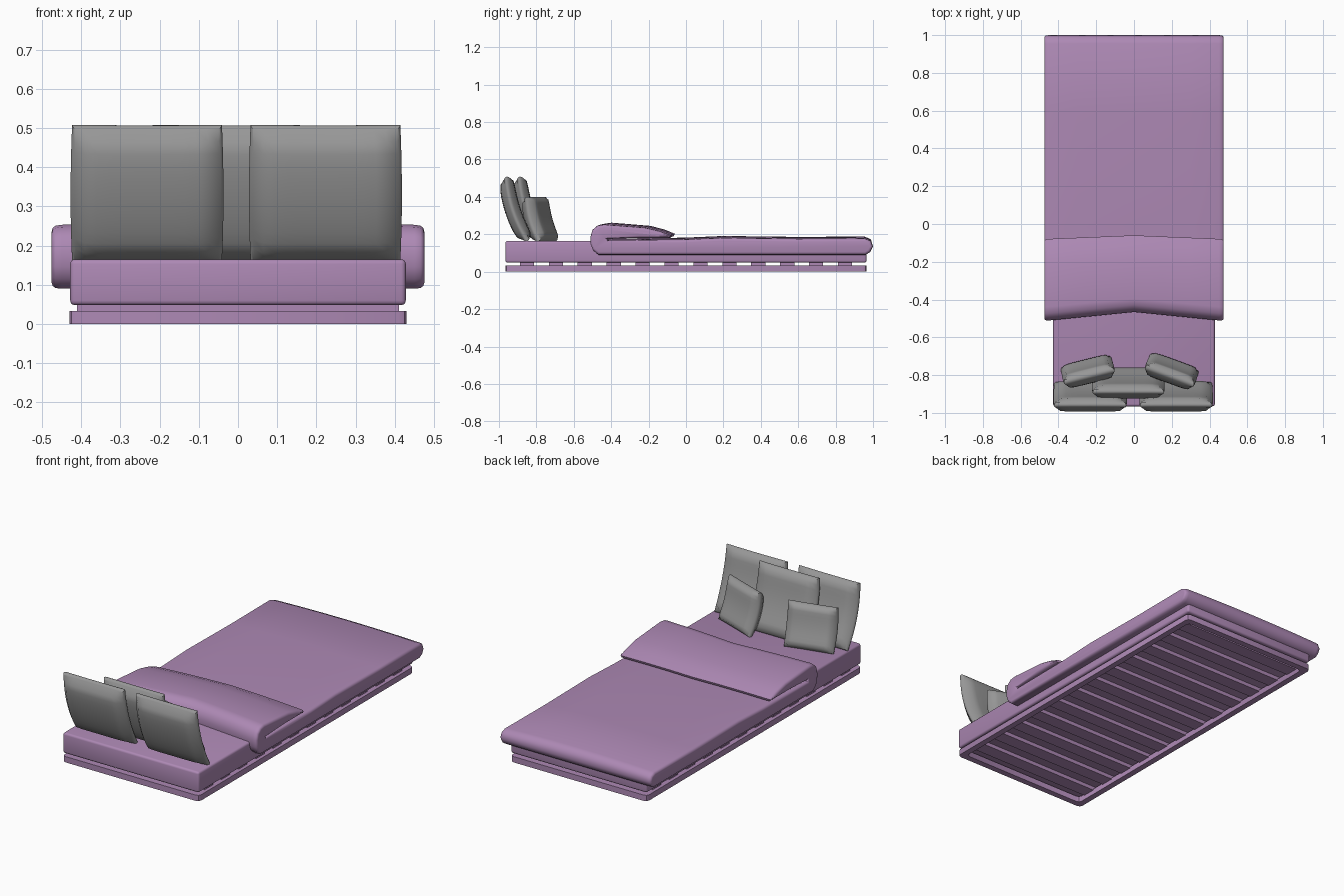
import bpy, bmesh, math
from mathutils import Vector, Matrix

if "Cube" in bpy.data.objects:
    bpy.data.objects.remove(bpy.data.objects["Cube"])


def material(name, rgb):
    m = bpy.data.materials.new(name)
    m.use_nodes = True
    m.diffuse_color = (*rgb, 1)
    m.node_tree.nodes["Principled BSDF"].inputs["Base Color"].default_value = (*rgb, 1)
    return m


mauve = material("mauve", (0.42, 0.25, 0.46))
grey = material("grey", (0.31, 0.31, 0.31))


def finish(name, bm, mat, angle=40):
    bmesh.ops.recalc_face_normals(bm, faces=bm.faces)
    me = bpy.data.meshes.new(name)
    bm.to_mesh(me)
    bm.free()
    me.materials.append(mat)
    ob = bpy.data.objects.new(name, me)
    bpy.context.collection.objects.link(ob)
    bpy.ops.object.select_all(action="DESELECT")
    ob.select_set(True)
    bpy.context.view_layer.objects.active = ob
    bpy.ops.object.shade_smooth_by_angle(angle=math.radians(angle))
    return ob


def box(name, lo, hi, mat, bevel=0.0):
    bm = bmesh.new()
    lo, hi = Vector(lo), Vector(hi)
    bmesh.ops.create_cube(bm, size=1, matrix=Matrix.Translation((lo + hi) / 2) @ Matrix.Diagonal((*(hi - lo), 1)))
    if bevel:
        bmesh.ops.bevel(bm, geom=bm.edges[:], offset=bevel, segments=3, profile=0.5, affect="EDGES")
    return finish(name, bm, mat)


# Base frame: a low rectangular ring with clipped corners
def clipped(hx, hy, c):
    quarter = [(hx, hy - c), (hx - c * 0.3, hy - c * 0.3), (hx - c, hy)]
    pts = []
    for sx, sy in ((1, 1), (-1, 1), (-1, -1), (1, -1)):
        q = [(sx * x, sy * y) for x, y in quarter]
        pts += q if sx * sy > 0 else q[::-1]
    return pts


bm = bmesh.new()
rings = []
for hx, hy, z in ((0.43, 0.965, 0), (0.43, 0.965, 0.033), (0.395, 0.93, 0.033), (0.395, 0.93, 0)):
    rings.append([bm.verts.new((x, y, z)) for x, y in clipped(hx, hy, 0.02)])
for a, b in zip(rings, rings[1:] + rings[:1]):
    for i in range(len(a)):
        j = (i + 1) % len(a)
        bm.faces.new((a[i], a[j], b[j], b[i]))
finish("base_frame", bm, mauve)

# Slats across the frame
for i in range(12):
    y = -0.85 + i * 1.7 / 11
    box("slat", (-0.41, y - 0.038, 0.026), (0.41, y + 0.038, 0.051), mauve)

# Mattress
box("mattress", (-0.428, -0.965, 0.048), (0.428, 0.965, 0.165), mauve, 0.012)

# Duvet with its top end folded back: side profile lofted across the bed
profile = [(0.96, 0.09), (0.985, 0.105), (1.0, 0.135), (0.988, 0.165), (0.955, 0.178),
           (0.6, 0.176), (0.2, 0.181), (-0.02, 0.172), (-0.42, 0.168),
           (-0.425, 0.176), (-0.25, 0.179), (-0.085, 0.18), (-0.08, 0.193), (-0.14, 0.216), (-0.22, 0.235),
           (-0.44, 0.252), (-0.475, 0.246), (-0.503, 0.222), (-0.513, 0.185),
           (-0.512, 0.145), (-0.5, 0.115), (-0.47, 0.09)]


def inset(pts, d):
    out = []
    for i, p in enumerate(pts):
        p = Vector(p)
        a = (p - Vector(pts[i - 1])).normalized()
        b = (Vector(pts[(i + 1) % len(pts)]) - p).normalized()
        t = (a + b).normalized()
        out.append(p + Vector((-t.y, t.x)) * d)
    return out


def bow(y):
    if y > 0.1:
        return 0
    return 0.02 + 0.027 * min(1, (-0.08 - y) / 0.4) if y < -0.08 else 0.02 * (0.1 - y) / 0.18


side = [(0.475, 0.016), (0.473, 0.008), (0.466, 0.002), (0.45, 0), (0.3, 0), (0.15, 0)]
stations = [(-x, d) for x, d in side] + [(0, 0)] + side[::-1]
bm = bmesh.new()
rings = []
for x, d in stations:
    u = abs(x) / 0.475
    ring = []
    for y, z in inset(profile, d):
        lift = 0.01 * (1 - u * u) * max(0, min(1, (z - 0.14) / 0.03))
        ring.append(bm.verts.new((x, y + bow(y) * (1 - u), z + lift)))
    rings.append(ring)
for a, b in zip(rings, rings[1:]):
    for i in range(len(a)):
        j = (i + 1) % len(a)
        bm.faces.new((a[i], a[j], b[j], b[i]))
bm.faces.new(rings[0])
bm.faces.new(rings[-1][::-1])
finish("duvet", bm, mauve, 50)


# Pillows: plump cushions with thin rims, leaning back and slightly curved
def pillow(name, x, y, w, h, thick, lean, turn, roll=0, n=12):
    bm = bmesh.new()
    bmesh.ops.create_cube(bm, size=2)
    bmesh.ops.subdivide_edges(bm, edges=bm.edges[:], cuts=n - 1, use_grid_fill=True)
    for v in bm.verts:
        u, s, k = v.co.x, v.co.y, v.co.z
        puff = 0.36 + 0.64 * math.sqrt(max(0, (1 - u ** 6) * (1 - k ** 6)))
        rim = 1 - 0.05 * s * s * max(abs(u), abs(k)) ** 8
        pinch_u = 1 - 0.02 * k * k
        pinch_k = 1 - 0.015 * (1 - u * u) * 0.5
        v.co = (u * w / 2 * rim * pinch_u,
                s * thick / 2 * puff - 0.022 * (1 - k * k) * h / 0.36,
                k * h / 2 * rim * pinch_k)
    bm.transform(Matrix.Translation((x, y, 0.163 + h * math.cos(math.radians(lean)) / 2))
                 @ Matrix.Rotation(math.radians(turn), 4, "Z")
                 @ Matrix.Rotation(math.radians(lean), 4, "X")
                 @ Matrix.Rotation(math.radians(roll), 4, "Y"))
    return finish(name, bm, grey, 50)


pillow("back_pillow_right", -0.232, -0.905, 0.39, 0.362, 0.085, 18, 0)
pillow("back_pillow_left", 0.223, -0.905, 0.39, 0.362, 0.085, 18, 0)
pillow("middle_pillow", -0.03, -0.835, 0.385, 0.362, 0.085, 18, 0)
pillow("small_pillow_right", -0.245, -0.775, 0.28, 0.245, 0.085, 16, 14)
pillow("small_pillow_left", 0.2, -0.775, 0.28, 0.245, 0.085, 16, -20)
